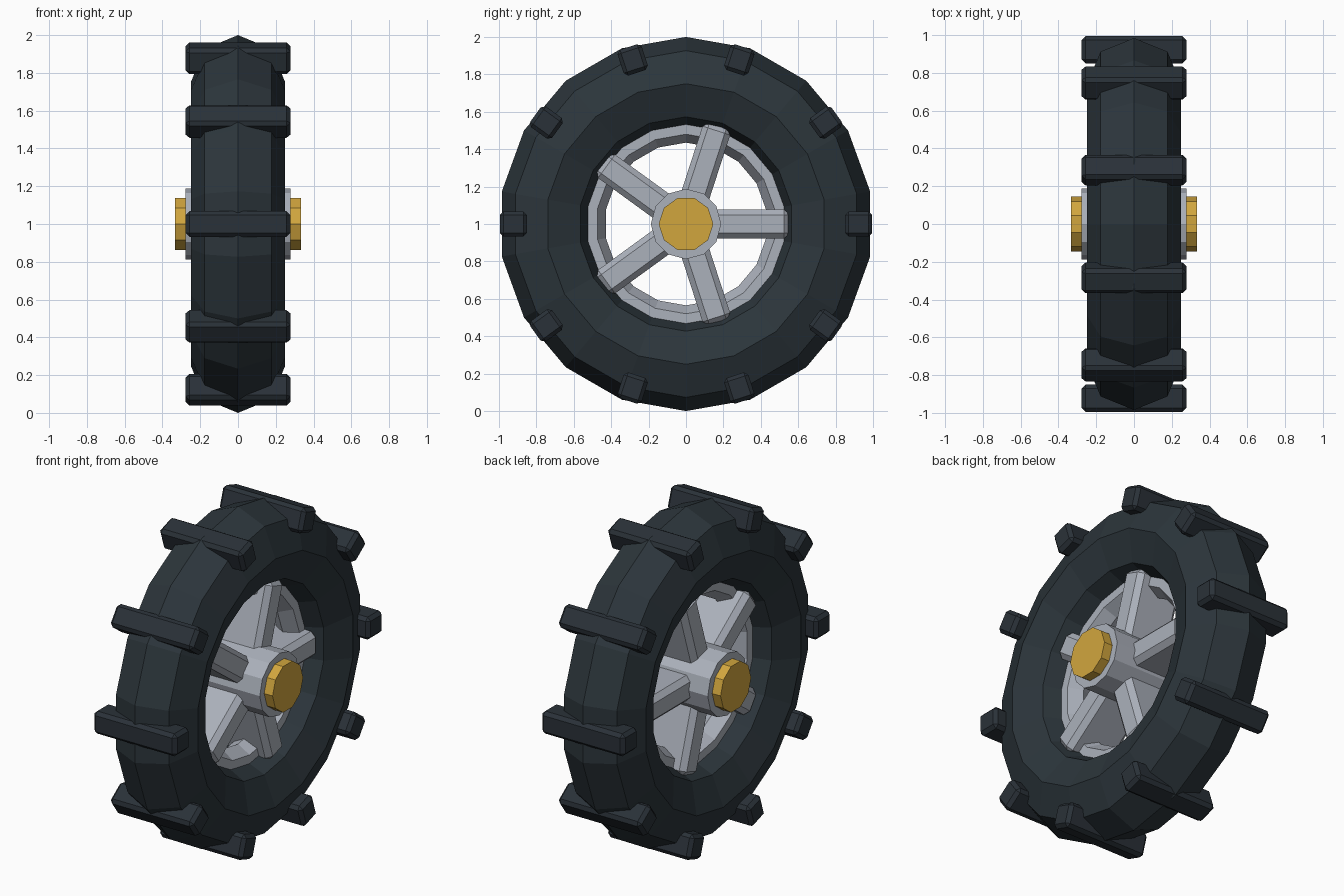
import bpy, bmesh, math
from mathutils import Matrix, Vector

if "Cube" in bpy.data.objects:
    bpy.data.objects.remove(bpy.data.objects["Cube"])


def material(name, rgb):
    m = bpy.data.materials.new(name)
    m.diffuse_color = (*rgb, 1)
    m.use_nodes = True
    m.node_tree.nodes["Principled BSDF"].inputs["Base Color"].default_value = m.diffuse_color
    return m


RUBBER = material("dark_rubber", (0.025, 0.036, 0.044))
TREAD = material("tread_rubber", (0.023, 0.031, 0.040))
METAL = material("pale_metal", (0.41, 0.44, 0.50))
GOLD = material("gold", (0.64, 0.38, 0.048))
CENTRE = Vector((0, 0, 1))


def finish(bm, name, mat):
    bmesh.ops.recalc_face_normals(bm, faces=bm.faces)
    me = bpy.data.meshes.new(name)
    bm.to_mesh(me)
    bm.free()
    me.materials.append(mat)
    ob = bpy.data.objects.new(name, me)
    ob.location = CENTRE
    bpy.context.collection.objects.link(ob)
    return ob


def ring(name, major, minor, segs, sides, mat):
    """Torus around the x axis with a vertex at the top."""
    bm = bmesh.new()
    rows = []
    for i in range(segs):
        a = 2 * math.pi * i / segs
        row = []
        for j in range(sides):
            b = 2 * math.pi * j / sides
            r = major + minor * math.cos(b)
            row.append(bm.verts.new((minor * math.sin(b), r * math.sin(a), r * math.cos(a))))
        rows.append(row)
    for i in range(segs):
        p, q = rows[i], rows[(i + 1) % segs]
        for j in range(sides):
            k = (j + 1) % sides
            bm.faces.new((p[j], q[j], q[k], p[k]))
    return finish(bm, name, mat)


def axle(name, radius, half, sides, mat):
    """Prism along the x axis with a vertex on the y axis."""
    bm = bmesh.new()
    ends = [[bm.verts.new((x, radius * math.cos(2 * math.pi * i / sides),
                           radius * math.sin(2 * math.pi * i / sides)))
             for i in range(sides)] for x in (-half, half)]
    for e in ends:
        bm.faces.new(e)
    for i in range(sides):
        k = (i + 1) % sides
        bm.faces.new((ends[0][i], ends[0][k], ends[1][k], ends[1][i]))
    return finish(bm, name, mat)


def radial_box(name, angle, half_x, r0, r1, width, bevel, mat):
    """Chamfered box pointing out from the axle at the given angle."""
    bm = bmesh.new()
    bmesh.ops.create_cube(bm, size=1)
    for v in bm.verts:
        v.co = (v.co.x * 2 * half_x, (r0 + r1) / 2 + v.co.y * (r1 - r0), v.co.z * width)
    bmesh.ops.bevel(bm, geom=list(bm.edges), offset=bevel, segments=1, affect='EDGES')
    bm.transform(Matrix.Rotation(angle, 4, 'X'))
    return finish(bm, name, mat)


# Tyre and rim
ring("tyre", 0.75, 0.25, 18, 8, RUBBER)
ring("rim", 0.525, 0.09, 18, 6, METAL)

# Tread lugs
for i in range(10):
    radial_box(f"tread_lug_{i}", i * math.pi / 5, 0.277, 0.85, 0.995, 0.136, 0.02, TREAD)

# Spokes
for i in range(5):
    radial_box(f"spoke_{i}", i * math.pi * 2 / 5, 0.15, 0.05, 0.555, 0.155, 0.03, METAL)

# Hub and end cap
axle("hub", 0.188, 0.277, 12, METAL)
axle("hub_cap", 0.146, 0.333, 10, GOLD)
